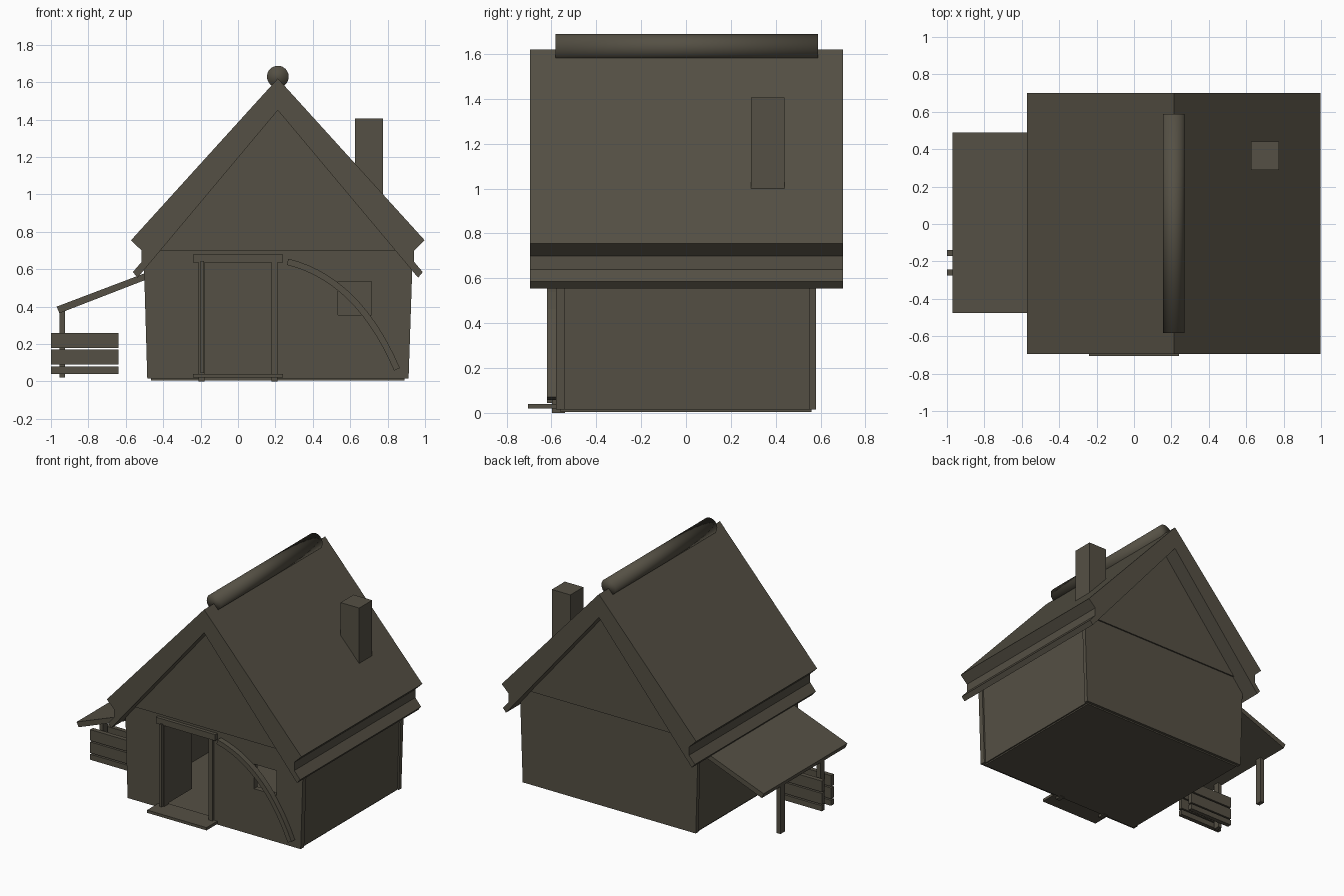
import bpy, bmesh
from mathutils import Vector

cube = bpy.data.objects.get("Cube")
if cube:
    bpy.data.objects.remove(cube)

mat = bpy.data.materials.new("dark weathered wood")
mat.use_nodes = True
COLOUR = (0.09, 0.08, 0.058, 1)
mat.diffuse_color = COLOUR
mat.node_tree.nodes["Principled BSDF"].inputs["Base Color"].default_value = COLOUR

MID = 0.213  # x of the roof ridge


def add(name, bm):
    bmesh.ops.recalc_face_normals(bm, faces=bm.faces)
    mesh = bpy.data.meshes.new(name)
    bm.to_mesh(mesh)
    bm.free()
    mesh.materials.append(mat)
    obj = bpy.data.objects.new(name, mesh)
    bpy.context.collection.objects.link(obj)
    return obj


def box(name, x, y, z):
    bm = bmesh.new()
    bmesh.ops.create_cube(bm, size=1)
    for v in bm.verts:
        v.co = [a + (b - a) * (c + 0.5) for (a, b), c in zip((x, y, z), v.co)]
    return add(name, bm)


def panel(name, outline, y0, y1):
    """Extrude an x-z outline from y0 to y1."""
    bm = bmesh.new()
    face = bm.faces.new([bm.verts.new((x, y0, z)) for x, z in outline])
    out = bmesh.ops.extrude_face_region(bm, geom=[face])["geom"]
    moved = [g for g in out if isinstance(g, bmesh.types.BMVert)]
    bmesh.ops.translate(bm, verts=moved, vec=(0, y1 - y0, 0))
    return add(name, bm)


def mirrored(half):
    """Offsets from the ridge line, mirrored to a closed outline."""
    right = [(MID + x, z) for x, z in half]
    left = [(MID - x, z) for x, z in reversed(half) if x > 0]
    return right + left


# Roof with two stepped eaves, and the solid gable under it
panel("roof", mirrored([(0, 1.62), (0.785, 0.755), (0.728, 0.70), (0.728, 0.64),
                        (0.775, 0.585), (0.75, 0.555), (0, 1.45)]), -0.695, 0.7)
panel("gable", mirrored([(0, 1.46), (0.64, 0.70)]), -0.59, 0.59)

# Ridge log, smooth over its ends
bpy.ops.mesh.primitive_cylinder_add(vertices=32, radius=0.058, depth=1.17,
                                    location=(MID, 0.003, 1.63), rotation=(1.5708, 0, 0))
log = bpy.context.object
log.name = "ridge_log"
log.data.materials.append(mat)
bpy.ops.object.shade_smooth()

box("chimney", (0.625, 0.775), (0.29, 0.44), (0.98, 1.405))

# Walls, leaning outward slightly; the front has a doorway notch
L0, L1, R0, R1 = -0.485, -0.505, 0.912, 0.935
panel("back_wall", [(L0, 0.015), (R0, 0.015), (R1, 0.70), (L1, 0.70)], 0.55, 0.58)
front = panel("front_wall", [(L0, 0.015), (-0.19, 0.015), (-0.19, 0.64), (0.19, 0.64),
                             (0.19, 0.015), (R0, 0.015), (R1, 0.70), (L1, 0.70)],
              -0.58, -0.54)
for name, low, high, t in (("left_wall", R0, R1, -0.03), ("right_wall", L0, L1, 0.03)):
    s = t * 0.4
    panel(name, [(low + s, 0.015), (low + s + t, 0.015),
                 (high + s + t, 0.70), (high + s, 0.70)], -0.55, 0.555)
box("floor", (-0.465, 0.89), (-0.56, 0.56), (0.005, 0.025))

# Window hole cut through the front wall
cutter = box("window_cutter", (0.535, 0.715), (-0.7, -0.45), (0.355, 0.535))
cut = front.modifiers.new("window", 'BOOLEAN')
cut.object = cutter
cut.operation = 'DIFFERENCE'
cut.solver = 'EXACT'
bpy.context.view_layer.objects.active = front
bpy.ops.object.modifier_apply(modifier=cut.name)
bpy.data.objects.remove(cutter)

# Door frame, doorstep and the open door
for name, x in (("right_door_post", -0.21), ("left_door_post", 0.18)):
    box(name, (x, x + 0.032), (-0.597, -0.54), (0, 0.64))
box("door_lintel", (-0.24, 0.24), (-0.605, -0.57), (0.635, 0.68))
box("doorstep", (-0.24, 0.24), (-0.705, -0.54), (0.02, 0.04))
box("open_door", (-0.2, -0.182), (-0.62, -0.27), (0.045, 0.645))

# Curved brace on the front wall
start, bend, end = Vector((0.265, 0.64)), Vector((0.6425, 0.5475)), Vector((0.85, 0.065))
upper, lower = [], []
STEPS = 14
for i in range(STEPS + 1):
    t = i / STEPS
    p = start * (1 - t) ** 2 + bend * 2 * t * (1 - t) + end * t * t
    d = ((bend - start) * (1 - t) + (end - bend) * t).normalized()
    n = Vector((-d.y, d.x)) * 0.017
    upper.append(tuple(p + n))
    lower.append(tuple(p - n))
panel("curved_brace", upper + lower[::-1], -0.62, -0.575)

# Lean-to roof on its two posts
panel("lean_to_roof", [(-0.97, 0.4), (-0.955, 0.365), (-0.49, 0.545), (-0.49, 0.582)],
      -0.475, 0.49)
for name, y in (("front_lean_to_post", -0.21), ("back_lean_to_post", 0.25)):
    box(name, (-0.955, -0.925), (y - 0.025, y + 0.025), (0.02, 0.385))

# Slatted rails on both sides of the front post
for side, y in (("front", -0.26), ("back", -0.155)):
    for i, z in enumerate(((0.04, 0.08), (0.09, 0.17), (0.18, 0.26))):
        box(f"{side}_rail_{i + 1}", (-1, -0.64), (y - 0.016, y + 0.016), z)
